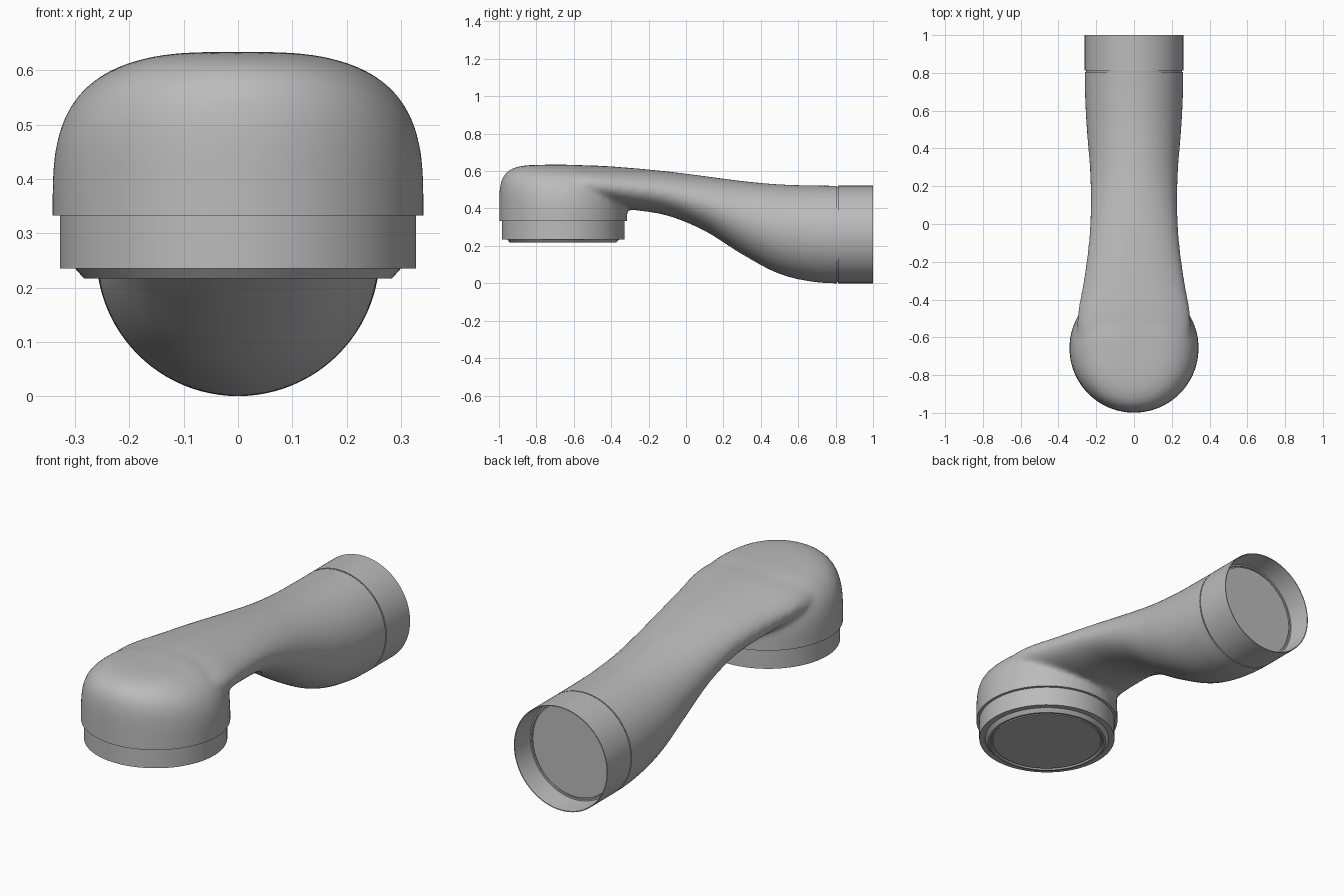
import bpy, bmesh
from math import sin, cos, pi, radians
from mathutils import Matrix

cube = bpy.data.objects.get("Cube")
if cube:
    bpy.data.objects.remove(cube)

HEAD_Y, HEAD_R = -0.657, 0.342
PIPE_R = 0.261
SEAM_Z, SEAM_Y = 0.333, 0.806

grey = bpy.data.materials.new("satin_grey")
grey.use_nodes = True
colour = (0.5, 0.5, 0.5, 1)
grey.diffuse_color = colour
for node in grey.node_tree.nodes:
    if node.type == 'BSDF_PRINCIPLED':
        node.inputs["Base Color"].default_value = colour


def add_object(name, bm):
    mesh = bpy.data.meshes.new(name)
    bm.to_mesh(mesh)
    bm.free()
    obj = bpy.data.objects.new(name, mesh)
    bpy.context.collection.objects.link(obj)
    return obj


def finish(obj):
    obj.data.materials.clear()
    obj.data.materials.append(grey)
    obj.data.shade_smooth()
    obj.data.set_sharp_from_angle(angle=radians(30))


def skin(bm, rings):
    """Bridge equal rings of points and cap both ends."""
    loops = [[bm.verts.new(p) for p in ring] for ring in rings]
    n = len(loops[0])
    for a, b in zip(loops, loops[1:]):
        for i in range(n):
            j = (i + 1) % n
            bm.faces.new((a[i], a[j], b[j], b[i]))
    bm.faces.new(loops[0][::-1])
    bm.faces.new(loops[-1])


def lathe(name, profile, matrix, sides=96):
    """Turn a (radius, height) profile around z, then place it."""
    bm = bmesh.new()
    skin(bm, [[(r * cos(2 * pi * i / sides), r * sin(2 * pi * i / sides), z)
               for i in range(sides)] for r, z in profile])
    bmesh.ops.recalc_face_normals(bm, faces=bm.faces)
    bm.transform(matrix)
    finish(add_object(name, bm))


def spline(values, t):
    """Smooth curve through evenly spaced values, t in steps."""
    k = min(int(t), len(values) - 2)
    f = t - k
    p = [values[min(max(k + d, 0), len(values) - 1)] for d in (-1, 0, 1, 2)]
    return p[1] + 0.5 * f * (p[2] - p[0] + f * (
        2 * p[0] - 5 * p[1] + 4 * p[2] - p[3] + f * (3 * (p[1] - p[2]) + p[3] - p[0])))


# Neck: oval sections, evenly spaced from inside the head to the pipe end
half_width = [0.29, 0.30, 0.267, 0.24, 0.229, 0.234, 0.25, 0.26, 0.261]
top = [0.628, 0.63, 0.617, 0.598, 0.573, 0.547, 0.529, 0.523, 0.522]
bottom = [0.44, 0.42, 0.395, 0.362, 0.28, 0.155, 0.05, 0.005, 0.0]
SIDES, STEPS = 64, 64
body = bmesh.new()
rings = []
for s in range(STEPS + 1):
    t = s / STEPS * (len(top) - 1)
    w, hi, lo = (spline(v, t) for v in (half_width, top, bottom))
    rings.append([(w * cos(2 * pi * i / SIDES), -0.7 + 0.2 * t,
                   (hi + lo) / 2 + (hi - lo) / 2 * sin(2 * pi * i / SIDES))
                  for i in range(SIDES)])
skin(body, rings)

# Head: rounded dome, with a tighter shoulder towards the front
SIDES = 96


def dome_ring(a):
    ring = []
    for i in range(SIDES):
        phi = 2 * pi * i / SIDES
        n = 3 + 2 * max(0, -sin(phi)) ** 2
        r = HEAD_R * cos(a) ** (2 / n)
        z = 0.35 + 0.284 * sin(a) ** (2 / n)
        ring.append((r * cos(phi), HEAD_Y + r * sin(phi), z))
    return ring


base = [(x, y, 0.25) for x, y, z in dome_ring(0)]
skin(body, [base] + [dome_ring(radians(89.5) * k / 32) for k in range(33)])
bmesh.ops.recalc_face_normals(body, faces=body.faces)
spout = add_object("spout_body", body)

# Fuse neck and head into one softly blended skin
remesh = spout.modifiers.new("fuse", 'REMESH')
remesh.mode = 'VOXEL'
remesh.voxel_size = 0.012
soften = spout.modifiers.new("soften", 'SMOOTH')
soften.factor = 0.5
soften.iterations = 14
depsgraph = bpy.context.evaluated_depsgraph_get()
fused = bpy.data.meshes.new_from_object(spout.evaluated_get(depsgraph))
spout.modifiers.clear()
spout.data = fused

# Trim the fused skin to crisp seams at the head ring and pipe collar
bm = bmesh.new()
bm.from_mesh(fused)
for co, no, keep in (((0, SEAM_Y, 0), (0, 1, 0), lambda y: y > 0.6),
                     ((0, 0, SEAM_Z), (0, 0, -1), lambda y: y < -0.2)):
    faces = [f for f in bm.faces if keep(f.calc_center_median().y)]
    edges = {e for f in faces for e in f.edges}
    verts = {v for f in faces for v in f.verts}
    bmesh.ops.bisect_plane(bm, geom=list(verts) + list(edges) + faces, dist=1e-5,
                           plane_co=co, plane_no=no, clear_outer=True)
    bmesh.ops.holes_fill(bm, edges=[e for e in bm.edges if e.is_boundary], sides=0)
bm.to_mesh(fused)
bm.free()
finish(spout)

# Outlet ring under the head, with a chamfered lip and recessed face
lathe("outlet_ring",
      [(0.32, 0.34), (0.328, 0.334), (0.328, 0.235), (0.30, 0.235), (0.284, 0.217),
       (0.274, 0.217), (0.27, 0.224), (0.264, 0.224), (0.262, 0.219), (0.02, 0.219)],
      Matrix.Translation((0, HEAD_Y, 0)))

# Pipe collar: thin open sleeve with a recessed back plate
lathe("pipe_collar",
      [(0.25, 0.795), (0.254, 0.803), (0.254, 0.812), (PIPE_R, 0.812), (PIPE_R, 1.0),
       (0.257, 1.0), (0.247, 0.89), (0.24, 0.89), (0.239, 0.884), (0.234, 0.884),
       (0.233, 0.89), (0.02, 0.89)],
      Matrix.Translation((0, 0, PIPE_R)) @ Matrix.Rotation(-pi / 2, 4, 'X'))
